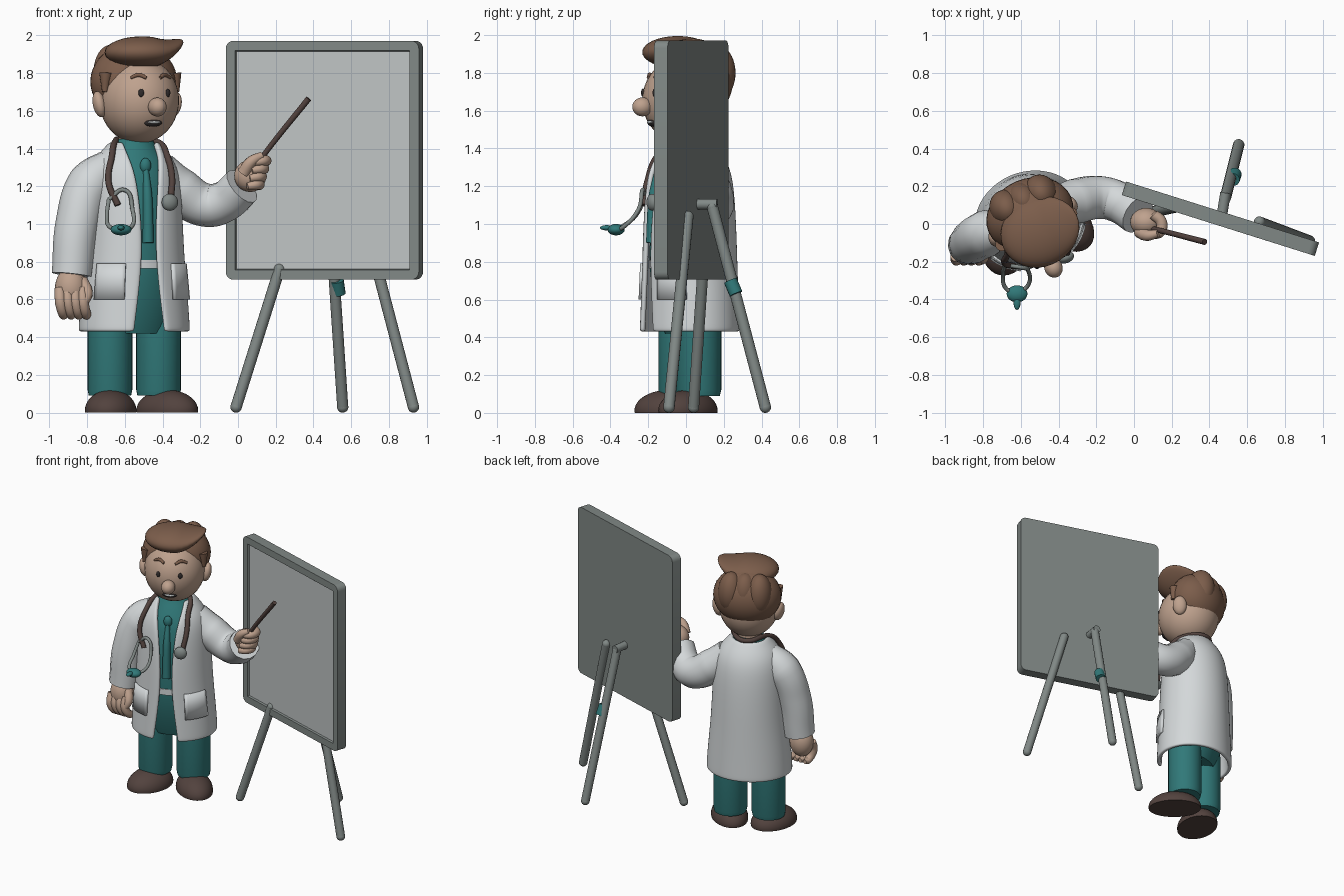
import bpy, bmesh, math
from mathutils import Matrix, Vector, Euler

if "Cube" in bpy.data.objects:
    bpy.data.objects.remove(bpy.data.objects["Cube"])

def mat(name, r, g, b):
    m = bpy.data.materials.new(name)
    m.diffuse_color = (r, g, b, 1)
    m.use_nodes = True
    m.node_tree.nodes["Principled BSDF"].inputs["Base Color"].default_value = m.diffuse_color
    return m

WHITE = mat("coat white", 0.66, 0.69, 0.70)
PANEL = mat("panel grey", 0.52, 0.55, 0.55)
FRAME = mat("frame grey", 0.22, 0.25, 0.24)
SKIN = mat("skin", 0.52, 0.36, 0.27)
HAIR = mat("hair brown", 0.20, 0.11, 0.07)
TEAL = mat("cloth teal", 0.03, 0.19, 0.19)
DARK = mat("shoe brown", 0.085, 0.055, 0.048)
BLACK = mat("eye dark", 0.03, 0.025, 0.025)

def frame(x, y, deg):
    return Matrix.Translation((x, y, 0)) @ Matrix.Rotation(math.radians(deg), 4, 'Z')

WORLD = Matrix()
BODY = frame(-0.55, 0.02, 20)     # torso faces slightly to the right
HEAD = frame(-0.53, 0.0, 24)
BOARD = frame(0.458, 0.028, -17.5)

def add(name, data, material, fr=WORLD):
    ob = bpy.data.objects.new(name, data)
    bpy.context.collection.objects.link(ob)
    data.materials.append(material)
    ob.matrix_world = fr
    return ob

def ball(name, loc, size, material, fr=WORLD, rot=(0, 0, 0), shape=None):
    """Ellipsoid; shape() may move each unit-sphere point."""
    bm = bmesh.new()
    bmesh.ops.create_uvsphere(bm, u_segments=32, v_segments=20, radius=1)
    for v in bm.verts:
        if shape:
            v.co = shape(v.co)
        v.co = Vector(a * b for a, b in zip(v.co, size))
    me = bpy.data.meshes.new(name)
    bm.to_mesh(me)
    bm.free()
    r = Euler([math.radians(a) for a in rot]).to_matrix().to_4x4()
    return add(name, me, material, fr @ Matrix.Translation(loc) @ r)

def tube(name, pts, radii, material, fr=WORLD):
    """Round tube through points, with a radius at each point."""
    if not isinstance(radii, (list, tuple)):
        radii = [radii] * len(pts)
    cu = bpy.data.curves.new(name, 'CURVE')
    cu.dimensions = '3D'
    cu.bevel_depth, cu.bevel_resolution = 1, 5
    cu.resolution_u, cu.use_fill_caps = 8, True
    sp = cu.splines.new('BEZIER')
    sp.bezier_points.add(len(pts) - 1)
    for bp, p, r in zip(sp.bezier_points, pts, radii):
        bp.co, bp.radius = p, r
        bp.handle_left_type = bp.handle_right_type = 'AUTO'
    return add(name, cu, material, fr)

def loft(name, rings, material, fr, n=36, closed=True, thick=0):
    """Rings (z, rx, ry, gap degrees at the front) joined into a skin."""
    vs, fs = [], []
    for z, rx, ry, gap in rings:
        g = math.radians(gap)
        for i in range(n):
            a = 2 * math.pi * i / n if closed else g + (2 * math.pi - 2 * g) * i / (n - 1)
            vs.append((rx * math.sin(a), -ry * math.cos(a), z))
    for k in range(len(rings) - 1):
        for i in range(n if closed else n - 1):
            j = (i + 1) % n
            fs.append((k * n + i, k * n + j, (k + 1) * n + j, (k + 1) * n + i))
    if closed:
        fs += [tuple(range(n))[::-1], tuple(range((len(rings) - 1) * n, len(rings) * n))]
    me = bpy.data.meshes.new(name)
    me.from_pydata(vs, [], fs)
    ob = add(name, me, material, fr)
    if thick:
        s = ob.modifiers.new("thick", 'SOLIDIFY')
        s.thickness, s.offset = thick, 0
    if not closed:
        ob.modifiers.new("smooth", 'SUBSURF').levels = 2
    return ob

# coat, shirt, belt, neck
COAT = [(0.43, 0.285, 0.245, 17), (0.45, 0.285, 0.245, 17), (0.6, 0.275, 0.24, 13),
        (0.8, 0.255, 0.235, 9), (1.0, 0.245, 0.23, 9), (1.24, 0.235, 0.215, 15),
        (1.34, 0.20, 0.175, 24), (1.40, 0.145, 0.13, 38), (1.43, 0.115, 0.11, 50)]
loft("coat", COAT, WHITE, BODY, closed=False, thick=0.03)
loft("shirt", [(0.42, 0.20, 0.12, 0), (0.6, 0.235, 0.19, 0), (0.8, 0.232, 0.212, 0),
               (1.0, 0.222, 0.207, 0), (1.24, 0.212, 0.195, 0), (1.34, 0.18, 0.16, 0),
               (1.40, 0.125, 0.115, 0), (1.45, 0.095, 0.09, 0)], TEAL, BODY)
loft("belt", [(0.765, 0.238, 0.217, 0), (0.81, 0.238, 0.217, 0)], WHITE, BODY)
loft("neck", [(1.36, 0.085, 0.085, 0), (1.52, 0.085, 0.085, 0)], SKIN, BODY)
ball("tie_knot", (0, -0.175, 1.31), (0.03, 0.025, 0.04), TEAL, BODY)
tube("tie", [(0, -0.18, 1.29), (0, -0.205, 1.15), (0, -0.215, 0.9)], [0.015, 0.025, 0.03], TEAL, BODY)

# coat pockets, curved with the coat
for side, nm in ((-1, "left"), (1, "right")):
    vs, fs = [], []
    for k, z in enumerate((0.60, 0.70, 0.79)):
        rx, ry = 0.293 - 0.01 * k, 0.258 - 0.003 * k
        for i in range(9):
            a = side * math.radians(28 + 4.5 * i)
            vs.append((rx * math.sin(a), -ry * math.cos(a), z))
    for k in range(2):
        for i in range(8):
            q = k * 9 + i
            fs.append((q, q + 1, q + 10, q + 9))
    me = bpy.data.meshes.new("pocket")
    me.from_pydata(vs, [], fs)
    ob = add(nm + "_pocket", me, WHITE, BODY)
    ob.modifiers.new("thick", 'SOLIDIFY').thickness = 0.02
    ob.modifiers["thick"].offset = 0

# trousers
for x, nm in ((-0.137, "left"), (0.137, "right")):
    loft(nm + "_trouser_leg", [(0.09, 0.112, 0.112, 0), (0.12, 0.118, 0.12, 0), (0.55, 0.118, 0.12, 0)],
         TEAL, BODY @ Matrix.Translation((x, 0, 0)))

# shoes: flat sole, toe lower than heel
def shoe(p):
    return Vector((p.x, p.y, max(p.z, -0.1) + 0.1)) * 1.0
ball("left_shoe", (-0.675, -0.095, 0), (0.135, 0.18, 0.11), DARK, rot=(0, 0, -12), shape=shoe)
ball("right_shoe", (-0.375, 0.01, 0), (0.125, 0.19, 0.11), DARK, rot=(0, 0, 48), shape=shoe)

# sleeves
tube("left_sleeve", [(-0.67, -0.02, 1.31), (-0.78, -0.05, 1.21), (-0.85, -0.09, 1.0), (-0.88, -0.11, 0.73)],
     [0.095, 0.125, 0.118, 0.108], WHITE)
tube("right_sleeve", [(-0.42, 0.08, 1.29), (-0.31, 0.12, 1.18), (-0.17, 0.14, 1.10), (-0.07, 0.11, 1.12), (0.02, 0.05, 1.20)],
     [0.10, 0.12, 0.115, 0.11, 0.108], WHITE)

# left hand hanging
ball("left_palm", (-0.885, -0.13, 0.66), (0.085, 0.08, 0.11), SKIN)
for i in range(4):
    x = -0.945 + 0.04 * i
    tube("left_finger_%d" % i, [(x, -0.17, 0.66), (x + 0.005, -0.19, 0.58), (x + 0.02, -0.15, 0.52), (x + 0.02, -0.11, 0.52)],
         [0.028, 0.03, 0.027, 0.015], SKIN)
tube("left_thumb", [(-0.83, -0.14, 0.70), (-0.80, -0.18, 0.63), (-0.82, -0.2, 0.57)], [0.035, 0.03, 0.018], SKIN)

# right fist and pointer
ball("right_palm", (0.065, 0.01, 1.255), (0.085, 0.075, 0.085), SKIN)
for i in range(4):
    x, z = 0.135 - 0.012 * i, 1.335 - 0.042 * i
    tube("right_finger_%d" % i, [(x - 0.03, 0.05, z), (x + 0.01, 0.01, z), (x, -0.045, z), (x - 0.05, -0.06, z - 0.01)],
         [0.028, 0.03, 0.028, 0.018], SKIN)
tube("right_thumb", [(0.03, -0.04, 1.27), (0.07, -0.06, 1.33), (0.13, -0.05, 1.365)], [0.035, 0.03, 0.02], SKIN)
tube("pointer", [(0.07, -0.02, 1.27), (0.14, -0.035, 1.37), (0.375, -0.095, 1.665)], [0.014, 0.014, 0.016], DARK)

# head: on-surface helper for the face parts
HC, HR = Vector((0, -0.015, 1.655)), Vector((0.21, 0.22, 0.228))
def face(x, z, out=0.0):
    d = 1 - (x / HR.x) ** 2 - ((z - HC.z) / HR.z) ** 2
    return (x, HC.y - HR.y * math.sqrt(max(d, 0)) - out, z)

ball("head", HC, HR, SKIN, HEAD)
ball("nose", face(0, 1.62, 0.02), (0.048, 0.055, 0.05), SKIN, HEAD)
ball("mouth", face(0, 1.535, -0.004), (0.05, 0.014, 0.02), BLACK, HEAD, rot=(25, 0, 0))
ball("teeth", face(0, 1.54, 0.002), (0.036, 0.012, 0.007), PANEL, HEAD, rot=(25, 0, 0))
for s, nm in ((-1, "left"), (1, "right")):
    ball(nm + "_eye", face(s * 0.078, 1.695), (0.015, 0.009, 0.022), BLACK, HEAD, rot=(0, 0, s * 20))
    tube(nm + "_eyebrow", [face(s * x, z, 0.003) for x, z in ((0.04, 1.775), (0.075, 1.79), (0.115, 1.775))],
         [0.009, 0.012, 0.008], HAIR, HEAD)
    ball(nm + "_ear", (s * 0.215, 0.02, 1.635), (0.035, 0.05, 0.07), SKIN, HEAD, rot=(0, s * 12, s * 20))
    tube(nm + "_sideburn", [(s * 0.20, -0.03, 1.80), (s * 0.208, -0.035, 1.70)], [0.035, 0.015], HAIR, HEAD)

# hair: back cap and swept quiff
ball("hair_back", (0, 0.055, 1.755), (0.238, 0.19, 0.205), HAIR, HEAD)
def quiff(p):
    t = max(0, p.x - 0.2) / 0.8
    return Vector((p.x + 0.08 * t, p.y, p.z * (1 - 0.45 * t) + 0.75 * t * t))
ball("hair_quiff", (0.005, -0.05, 1.91), (0.205, 0.185, 0.085), HAIR, HEAD, shape=quiff)
for i in (-1, 0, 1):
    ball("hair_lock_%d" % (i + 1), (i * 0.10, 0.13, 1.80), (0.09, 0.105, 0.15), HAIR, HEAD)

# stethoscope
tube("stethoscope_tube", [(-0.165, -0.20, 1.10), (-0.205, -0.165, 1.22), (-0.17, -0.12, 1.36), (-0.125, -0.04, 1.43),
                          (0, 0.115, 1.445), (0.125, -0.04, 1.43), (0.135, -0.14, 1.36), (0.14, -0.20, 1.25),
                          (0.12, -0.235, 1.13)], 0.017, DARK, BODY)
ball("stethoscope_chest_piece", (0.11, -0.25, 1.115), (0.045, 0.03, 0.045), FRAME, BODY)
tube("stethoscope_left_arm", [(-0.685, -0.22, 1.13), (-0.695, -0.27, 1.04), (-0.68, -0.34, 0.985), (-0.63, -0.37, 0.97)], 0.011, FRAME)
tube("stethoscope_right_arm", [(-0.685, -0.22, 1.13), (-0.60, -0.23, 1.18), (-0.56, -0.25, 1.08), (-0.565, -0.33, 0.985), (-0.62, -0.37, 0.97)], 0.011, FRAME)
ball("stethoscope_disc", (-0.62, -0.37, 0.97), (0.055, 0.045, 0.03), TEAL)
ball("stethoscope_tip", (-0.62, -0.42, 0.98), (0.018, 0.035, 0.014), TEAL)

# board: rounded slab with a recessed light panel
bm = bmesh.new()
bmesh.ops.create_cube(bm, size=1, matrix=Matrix.LocRotScale((0, 0, 1.338), None, (1.073, 0.075, 1.265)))
corner = [e for e in bm.edges if abs(e.verts[0].co.y - e.verts[1].co.y) > 0.05]
bmesh.ops.bevel(bm, geom=corner, offset=0.04, segments=5, profile=0.5, affect='EDGES')
bm.normal_update()
front = [f for f in bm.faces if f.normal.y < -0.9]
bmesh.ops.inset_region(bm, faces=front, thickness=0.052)
bmesh.ops.inset_region(bm, faces=front, thickness=0.004, depth=-0.015)
for f in front:
    f.material_index = 1
me = bpy.data.meshes.new("board")
bm.to_mesh(me)
bm.free()
board = add("board", me, FRAME, BOARD)
me.materials.append(PANEL)
bv = board.modifiers.new("soft edges", 'BEVEL')
bv.width, bv.segments, bv.limit_method = 0.016, 3, 'ANGLE'

# easel legs with rounded feet
LEGS = {"left": ((0.22, 0.09, 0.76), (-0.01, 0.04, 0.03)),
        "right": ((0.665, 0.01, 1.04), (0.93, -0.09, 0.03)),
        "rear": ((0.485, 0.14, 1.09), (0.555, 0.42, 0.03))}
for nm, (top, foot) in LEGS.items():
    tube(nm + "_easel_leg", [top, foot], 0.03, FRAME)
    for part, p in (("top", top), ("foot", foot)):
        ball("%s_easel_%s" % (nm, part), p, (0.03, 0.03, 0.03), FRAME)
tube("rear_leg_bracket", [(0.465, 0.04, 1.105), (0.485, 0.165, 1.105)], 0.028, FRAME)
tube("rear_leg_clip", [(0.525, 0.235, 0.70), (0.535, 0.265, 0.63)], 0.036, TEAL)

# turn tubes into meshes and smooth everything
bpy.ops.object.select_all(action='DESELECT')
for ob in bpy.context.scene.objects:
    if ob.type == 'CURVE':
        ob.select_set(True)
        bpy.context.view_layer.objects.active = ob
bpy.ops.object.convert(target='MESH')
bpy.ops.object.select_all(action='SELECT')
bpy.ops.object.shade_smooth_by_angle(angle=math.radians(50))
